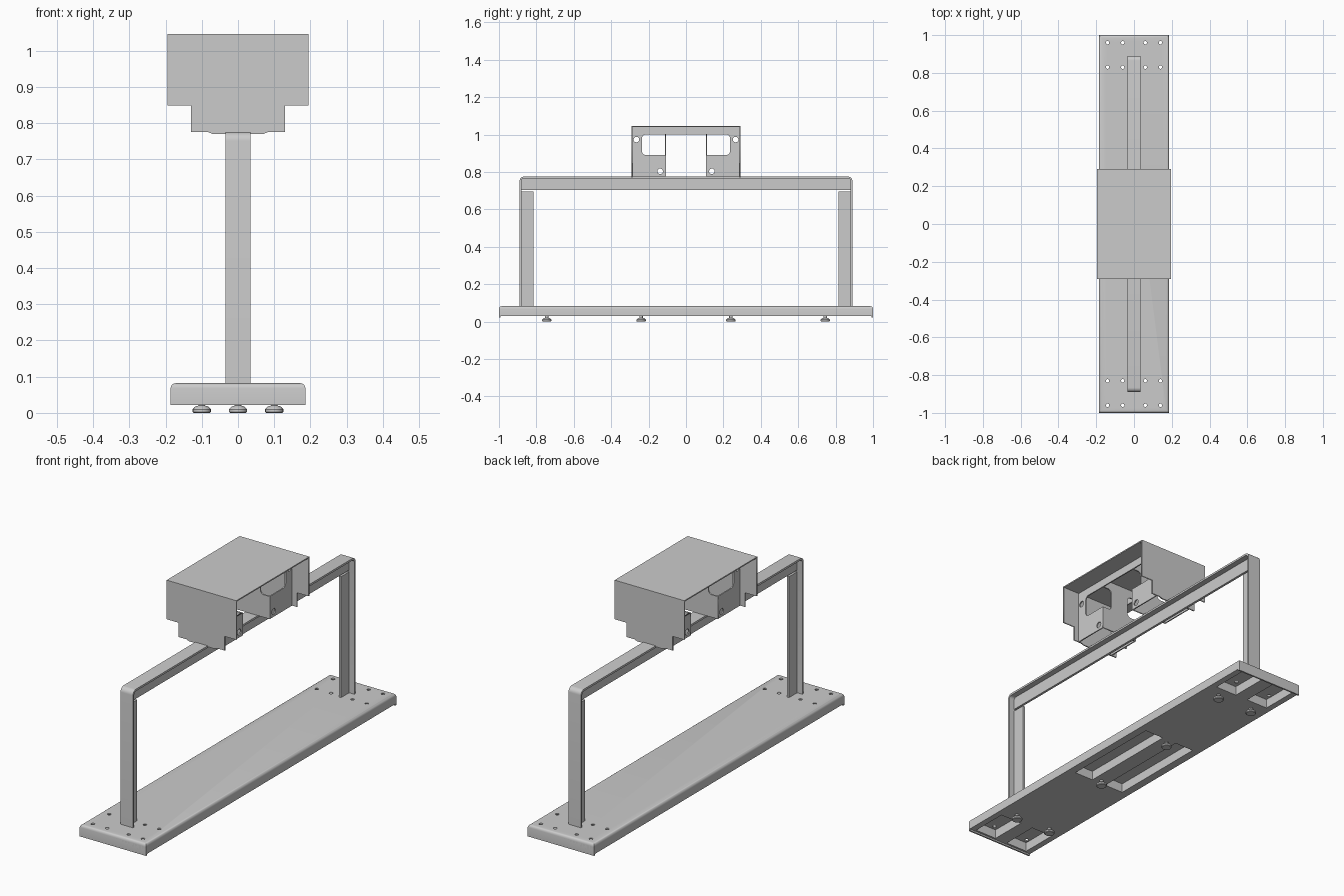
import bpy, bmesh, math
from mathutils import Matrix

if "Cube" in bpy.data.objects:
    bpy.data.objects.remove(bpy.data.objects["Cube"])

ROT = {'XY': (0, 0, 0), 'XZ': (math.pi / 2, 0, 0), 'YZ': (math.pi / 2, 0, math.pi / 2)}
AXIS = {'XY': 2, 'XZ': 1, 'YZ': 0}


def sheet(name, loops, plane, pos, thick):
    """Flat sheet from an outline plus hole loops, lying in a plane at pos."""
    cu = bpy.data.curves.new(name, 'CURVE')
    cu.dimensions, cu.fill_mode, cu.extrude = '2D', 'BOTH', thick / 2
    for pts in loops:
        sp = cu.splines.new('POLY')
        sp.points.add(len(pts) - 1)
        for p, (u, v) in zip(sp.points, pts):
            p.co = (u, v, 0, 1)
        sp.use_cyclic_u = True
    ob = bpy.data.objects.new(name, cu)
    bpy.context.collection.objects.link(ob)
    ob.rotation_euler = ROT[plane]
    ob.location[AXIS[plane]] = pos
    bpy.ops.object.select_all(action='DESELECT')
    ob.select_set(True)
    bpy.context.view_layer.objects.active = ob
    bpy.ops.object.convert(target='MESH')
    return bpy.context.object


def arc(cx, cy, r, a0, a1, n=6):
    return [(cx + r * math.cos(math.radians(a0 + (a1 - a0) * i / n)),
             cy + r * math.sin(math.radians(a0 + (a1 - a0) * i / n))) for i in range(n + 1)]


def circle(cx, cy, r, n=20):
    return arc(cx, cy, r, 0, 360, n)[:-1]


def add_box(bm, x0, x1, y0, y1, z0, z1):
    m = Matrix.Translation(((x0 + x1) / 2, (y0 + y1) / 2, (z0 + z1) / 2)) @ \
        Matrix.Diagonal((abs(x1 - x0), abs(y1 - y0), z1 - z0, 1))
    return bmesh.ops.create_cube(bm, size=1, matrix=m)['verts']


def finish(name, bm):
    me = bpy.data.meshes.new(name)
    bm.to_mesh(me)
    bm.free()
    ob = bpy.data.objects.new(name, me)
    bpy.context.collection.objects.link(ob)
    return ob


def box(name, *dims):
    bm = bmesh.new()
    add_box(bm, *dims)
    return finish(name, bm)


def smooth(ob):
    bpy.ops.object.select_all(action='DESELECT')
    ob.select_set(True)
    bpy.context.view_layer.objects.active = ob
    bpy.ops.object.shade_smooth_by_angle(angle=math.radians(35))


# Base slab with rounded top edges
bm = bmesh.new()
add_box(bm, -.186, .186, -1, 1, .03, .082)
top = [e for e in bm.edges if all(v.co.z > .08 for v in e.verts)]
bmesh.ops.bevel(bm, geom=top, offset=.014, segments=4, profile=.5, affect='EDGES')
base = finish('base', bm)

# Pockets in the underside and bolt holes through the top
bm = bmesh.new()
for sx in (-1, 1):
    add_box(bm, sx * .04, sx * .145, -.26, .26, 0, .076)
    for sy in (-1, 1):
        add_box(bm, sx * .035, sx * .155, sy * .795, sy * .982, 0, .076)
        for x in (.06, .14):
            for y in (.83, .96):
                bmesh.ops.create_cone(bm, cap_ends=True, segments=12, radius1=.009, radius2=.009, depth=.06,
                                      matrix=Matrix.Translation((sx * x, sy * y, .075)))
bmesh.ops.recalc_face_normals(bm, faces=bm.faces)
cutter = finish('base_cutter', bm)
cutter.hide_render = True
mod = base.modifiers.new('cut', 'BOOLEAN')
mod.operation, mod.solver, mod.object, mod.use_self = 'DIFFERENCE', 'EXACT', cutter, True
bpy.context.view_layer.objects.active = base
bpy.ops.object.modifier_apply(modifier='cut')
bpy.data.objects.remove(cutter)
smooth(base)

# End lips that hang slightly below the base
for s in (-1, 1):
    box('base_end_lip', -.186, .186, s * .992, s, .022, .066)

# Levelling feet: turned profile
FOOT = [(0, 0), (.022, 0), (.025, .003), (.025, .010), (.017, .018), (.009, .020), (.009, .032)]
for x, y in [(sx * .1, sy * .745) for sx in (-1, 1) for sy in (-1, 1)] + [(0, -.24), (0, .24)]:
    bm = bmesh.new()
    vs = [bm.verts.new((r, 0, z)) for r, z in FOOT]
    es = [bm.edges.new(p) for p in zip(vs, vs[1:])]
    bmesh.ops.spin(bm, geom=vs + es, cent=(0, 0, 0), axis=(0, 0, 1), angle=math.tau, steps=20)
    bmesh.ops.remove_doubles(bm, verts=bm.verts, dist=1e-5)
    bmesh.ops.recalc_face_normals(bm, faces=bm.faces)
    foot = finish('foot', bm)
    foot.location = (x, y, 0)
    smooth(foot)

# Frame: bent flat strip forming posts and beam
t, h, zt, r = .01, .89, .775, .024
outer = [(-h, .08)] + arc(-h + r, zt - r, r, 180, 90) + arc(h - r, zt - r, r, 90, 0) + [(h, .08)]
inner = [(h - t, .08)] + arc(h - r, zt - r, r - t, 0, 90) + arc(-h + r, zt - r, r - t, 90, 180) + [(-h + t, .08)]
smooth(sheet('frame_strip', [outer + inner], 'YZ', 0, .07))

# Stiffening ribs on the inside of the strip, with a gap at each corner
box('beam_rib', -.006, .006, -.88, .88, .703, .766)
for s in (-1, 1):
    box('post_rib', -.006, .006, s * .815, s * .881, .08, .694)

# Cover: top sheet and stepped end sheets
w = .195
box('cover_top', -w, w, -.292, .292, 1.04, 1.046)
for s in (-1, 1):
    sheet('cover_end', [[(-w, .848), (-.13, .848), (-.13, .776), (-.085, .776), (-.07, .77), (.07, .77),
                         (.085, .776), (.13, .776), (.13, .848), (w, .848), (w, 1.042), (-w, 1.042)]],
          'XZ', s * .289, .006)

# Inner brackets: folded sheets with rounded windows wrapping the corner
q = .02
for sy in (-1, 1):
    side = [(.108, .776), (.287, .776), (.287, 1.04), (.108, 1.04), (.108, 1.0)] + \
        arc(.235 - q, 1.0 - q, q, 90, 0) + arc(.235 - q, .89 + q, q, 0, -90) + [(.108, .89)]
    loops = [side, circle(.265, .973, .015), circle(.138, .803, .015)]
    for sx in (-1, 1):
        sheet('bracket_side', [[(sy * u, v) for u, v in lp] for lp in loops], 'YZ', sx * .1, .006)
    half = [(.103, .776), (.103, .89)] + arc(.05 + q, .89 + q, q, 270, 180) + \
        arc(.05 + q, 1.0 - q, q, 180, 90) + [(.103, 1.0), (.103, 1.04)]
    sheet('bracket_web', [half + [(-x, z) for x, z in reversed(half)]], 'XZ', sy * .11, .006)

# Long rails under the cover top joining the brackets
for sx in (-1, 1):
    box('cover_rail', sx * .1 - .003, sx * .1 + .003, -.108, .108, 1.0, 1.041)
